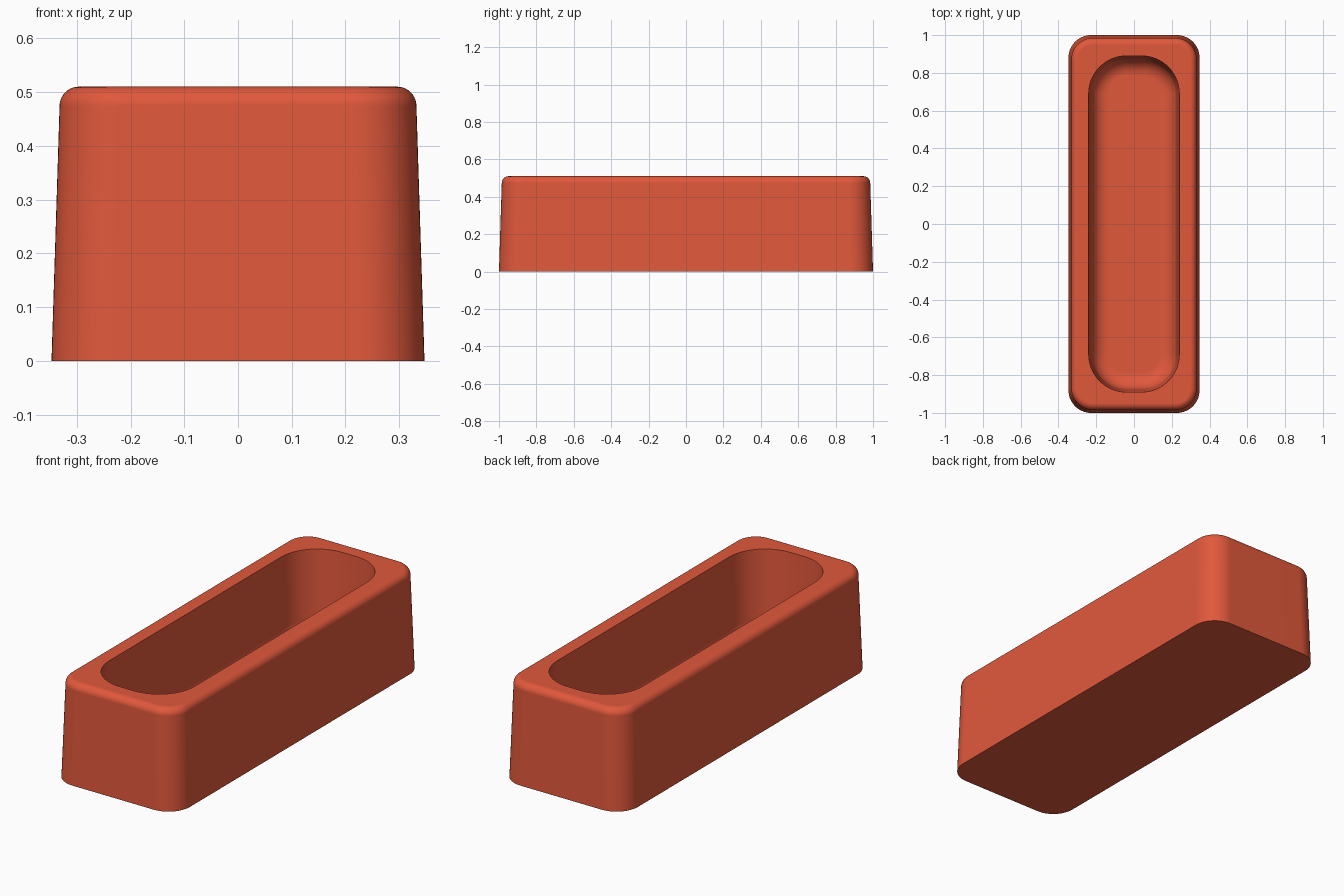
import bpy, bmesh, math

cube = bpy.data.objects.get("Cube")
if cube:
    bpy.data.objects.remove(cube, do_unlink=True)

# Terracotta colour
clay = bpy.data.materials.new("terracotta red")
clay.use_nodes = True
colour = (0.75, 0.098, 0.044, 1)
clay.diffuse_color = colour
clay.node_tree.nodes["Principled BSDF"].inputs["Base Color"].default_value = colour

HEIGHT = 0.51
FLOOR = 0.07
CORNER_STEPS = 14
FILLET_STEPS = 10


def rounded_ring(bm, half_x, half_y, radius, z):
    """One horizontal rounded rectangle of vertices."""
    ring = []
    for quarter, (sx, sy) in enumerate([(1, 1), (-1, 1), (-1, -1), (1, -1)]):
        for i in range(CORNER_STEPS + 1):
            a = math.pi / 2 * (quarter + i / CORNER_STEPS)
            ring.append(bm.verts.new((sx * (half_x - radius) + radius * math.cos(a),
                                      sy * (half_y - radius) + radius * math.sin(a), z)))
    return ring


def bridge(bm, lower, upper):
    n = len(lower)
    for i in range(n):
        j = (i + 1) % n
        bm.faces.new((lower[i], lower[j], upper[j], upper[i]))


# Section through the wall: (half x, half y, corner radius, height)
section = [(0.347, 1.0, 0.12, 0.0)]

# Rounded outer top edge above the tapered sides
edge = 0.036
for i in range(FILLET_STEPS + 1):
    a = math.pi / 2 * i / FILLET_STEPS
    inset = edge * (1 - math.cos(a))
    section.append((0.332 - inset, 0.985 - inset, 0.115 - inset,
                    HEIGHT - edge + edge * math.sin(a)))

# Opening, then the inner wall curving into the floor
section.append((0.24, 0.89, 0.2, HEIGHT))
bowl = 0.09
for i in range(FILLET_STEPS + 1):
    a = math.pi / 2 * i / FILLET_STEPS
    inset = 0.015 + bowl * (1 - math.cos(a))
    section.append((0.24 - inset, 0.89 - inset, 0.2 - inset,
                    FLOOR + bowl - bowl * math.sin(a)))

# Planter body
bm = bmesh.new()
rings = [rounded_ring(bm, *s) for s in section]
for lower, upper in zip(rings, rings[1:]):
    bridge(bm, lower, upper)
bm.faces.new(rings[0][::-1])
bm.faces.new(rings[-1])
bmesh.ops.recalc_face_normals(bm, faces=bm.faces)

mesh = bpy.data.meshes.new("planter_trough")
bm.to_mesh(mesh)
bm.free()
mesh.materials.append(clay)
trough = bpy.data.objects.new("planter_trough", mesh)
bpy.context.collection.objects.link(trough)

# Smooth curves with crisp base and opening
bpy.ops.object.select_all(action="DESELECT")
trough.select_set(True)
bpy.context.view_layer.objects.active = trough
bpy.ops.object.shade_smooth_by_angle(angle=math.radians(35))
weighted = trough.modifiers.new("even_shading", "WEIGHTED_NORMAL")
weighted.keep_sharp = True
